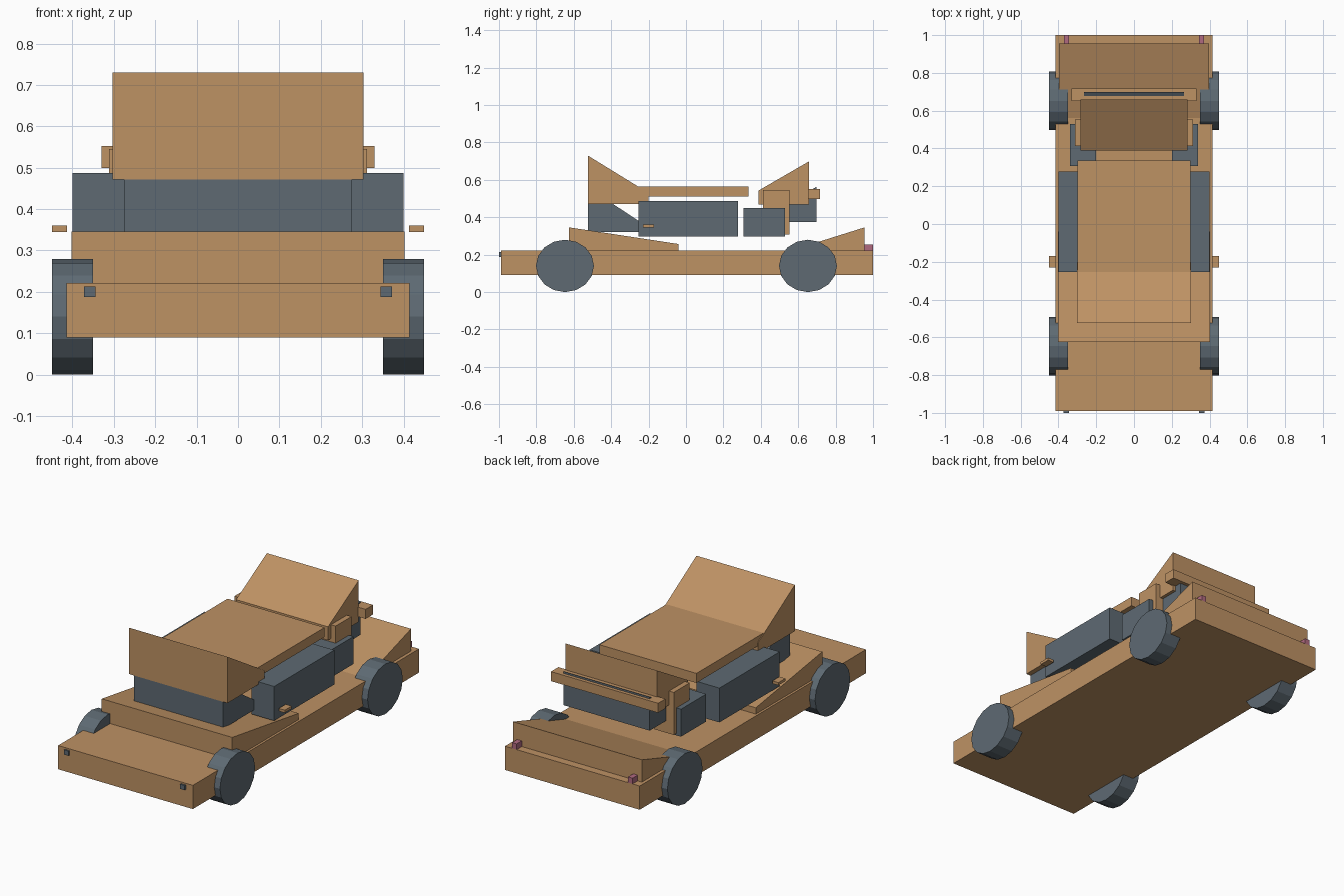
import bpy, bmesh, math

if "Cube" in bpy.data.objects:
    bpy.data.objects.remove(bpy.data.objects["Cube"])


def material(name, rgb):
    m = bpy.data.materials.new(name)
    m.diffuse_color = (*rgb, 1)
    m.use_nodes = True
    m.node_tree.nodes["Principled BSDF"].inputs["Base Color"].default_value = m.diffuse_color
    return m


TAN = material("tan_body", (0.515, 0.287, 0.127))
SLATE = material("slate_glass_and_tyres", (0.112, 0.144, 0.171))
PINK = material("pink_tail_light", (0.434, 0.144, 0.216))


def prism(name, profile, x0, x1, mat):
    """Extrude a (y, z) profile from x0 to x1."""
    bm = bmesh.new()
    face = bm.faces.new([bm.verts.new((x0, y, z)) for y, z in profile])
    ext = bmesh.ops.extrude_face_region(bm, geom=[face])
    verts = [v for v in ext["geom"] if isinstance(v, bmesh.types.BMVert)]
    bmesh.ops.translate(bm, verts=verts, vec=(x1 - x0, 0, 0))
    bmesh.ops.recalc_face_normals(bm, faces=bm.faces)
    mesh = bpy.data.meshes.new(name)
    bm.to_mesh(mesh)
    bm.free()
    mesh.materials.append(mat)
    obj = bpy.data.objects.new(name, mesh)
    bpy.context.collection.objects.link(obj)
    return obj


def rect(y0, y1, z0, z1):
    return [(y0, z0), (y1, z0), (y1, z1), (y0, z1)]


def centred(name, profile, half, mat):
    prism(name, profile, -half, half, mat)


def pair(name, profile, x0, x1, mat):
    prism(name + "_right", profile, x0, x1, mat)
    prism(name + "_left", profile, -x1, -x0, mat)


# Body: chassis, hood and boot wedges
centred("chassis", rect(-0.99, 1.0, 0.09, 0.222), 0.415, TAN)
centred("hood", [(-0.625, 0.21), (-0.04, 0.21), (-0.04, 0.257), (-0.625, 0.346)], 0.402, TAN)
centred("boot", [(0.56, 0.21), (0.955, 0.21), (0.955, 0.346), (0.56, 0.222)], 0.397, TAN)

# Roof with the raised wedges in front and behind
centred("roof", rect(-0.255, 0.335, 0.511, 0.564), 0.299, TAN)
centred("front_roof_wedge", [(-0.525, 0.472), (-0.2, 0.472), (-0.2, 0.53), (-0.525, 0.73)], 0.303, TAN)
centred("rear_roof_wedge", [(0.388, 0.468), (0.658, 0.468), (0.658, 0.699), (0.388, 0.543)], 0.283, TAN)
centred("spoiler", rect(0.652, 0.717, 0.499, 0.552), 0.33, TAN)
pair("rear_pillar", rect(0.413, 0.553, 0.308, 0.545), 0.19, 0.312, TAN)

# Glass
centred("windscreen", [(-0.524, 0.322), (-0.2, 0.322), (-0.2, 0.345), (-0.524, 0.56)], 0.275, SLATE)
centred("rear_window", [(0.415, 0.375), (0.698, 0.375), (0.698, 0.563), (0.415, 0.40)], 0.265, SLATE)
pair("side_window", rect(-0.253, 0.277, 0.296, 0.487), 0.26, 0.4, SLATE)
pair("rear_side_window", rect(0.308, 0.53, 0.297, 0.45), 0.2, 0.34, SLATE)

# Mirrors and lights
pair("mirror", rect(-0.231, -0.17, 0.345, 0.36), 0.413, 0.45, TAN)
pair("headlight", rect(-1.0, -0.98, 0.187, 0.213), 0.344, 0.372, SLATE)
pair("tail_light", rect(0.954, 1.0, 0.222, 0.254), 0.343, 0.371, PINK)

# Wheels: slightly flattened 16-sided discs
for end, cy in (("front", -0.647), ("rear", 0.652)):
    ring = [(cy + 0.155 * math.sin(i * math.pi / 8), 0.14 + 0.14 * math.cos(i * math.pi / 8))
            for i in range(16)]
    pair(end + "_wheel", ring, 0.35, 0.45, SLATE)
